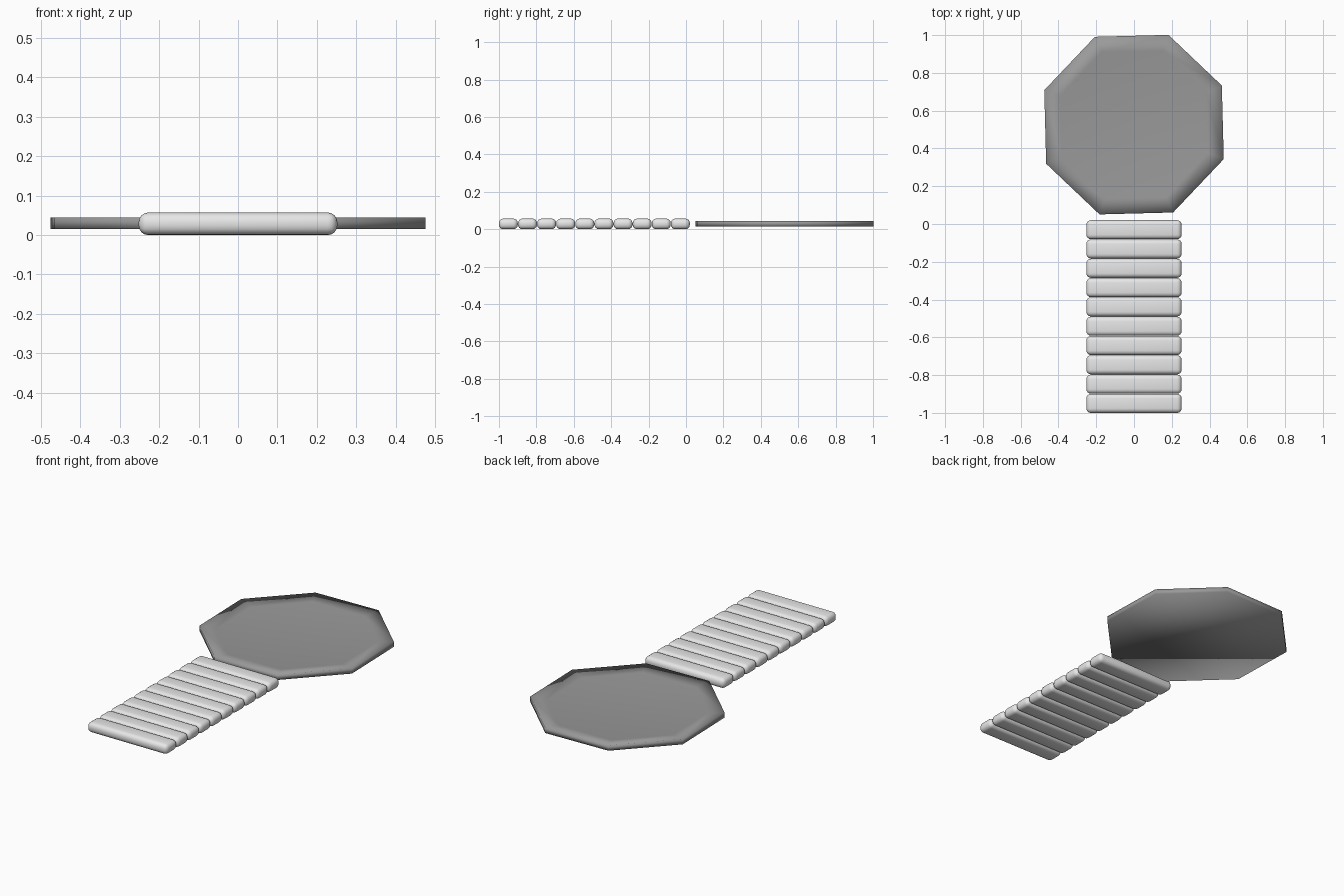
import bpy, bmesh, math

if "Cube" in bpy.data.objects:
    bpy.data.objects.remove(bpy.data.objects["Cube"])

def material(name, value):
    m = bpy.data.materials.new(name)
    m.diffuse_color = (value, value, value, 1)
    m.use_nodes = True
    m.node_tree.nodes["Principled BSDF"].inputs["Base Color"].default_value = m.diffuse_color
    return m

light_grey = material("light grey", 0.8)
mid_grey = material("mid grey", 0.32)

def finish(bm, name, mat):
    bmesh.ops.recalc_face_normals(bm, faces=bm.faces)
    for f in bm.faces:
        f.smooth = True
    me = bpy.data.meshes.new(name)
    bm.to_mesh(me)
    bm.free()
    me.materials.append(mat)
    ob = bpy.data.objects.new(name, me)
    bpy.context.collection.objects.link(ob)
    return ob

# Octagonal platform: straight sides, top inset to a very shallow tray
bm = bmesh.new()
def ring(r, z):
    return [bm.verts.new((r * math.cos(math.radians(24 + 45 * i)),
                          0.526 + r * math.sin(math.radians(24 + 45 * i)), z))
            for i in range(8)]
rings = [ring(0.509, 0.015), ring(0.509, 0.045), ring(0.42, 0.034)]
for a, b in zip(rings, rings[1:]):
    for i in range(8):
        j = (i + 1) % 8
        bm.faces.new((a[i], a[j], b[j], b[i]))
bm.faces.new(rings[0][::-1])
bm.faces.new(rings[-1])
finish(bm, "octagon_platform", mid_grey)

# Row of rounded planks forming the path
for k in range(10):
    bm = bmesh.new()
    bmesh.ops.create_cube(bm, size=1)
    for v in bm.verts:
        v.co.x *= 0.504
        v.co.y *= 0.101
        v.co.z *= 0.057
    bmesh.ops.bevel(bm, geom=bm.edges[:], offset=0.024, segments=4,
                    profile=0.5, affect='EDGES')
    ob = finish(bm, f"plank_{k + 1}", light_grey)
    ob.location = (0, -0.03 - 0.1022 * k, 0.0285)
